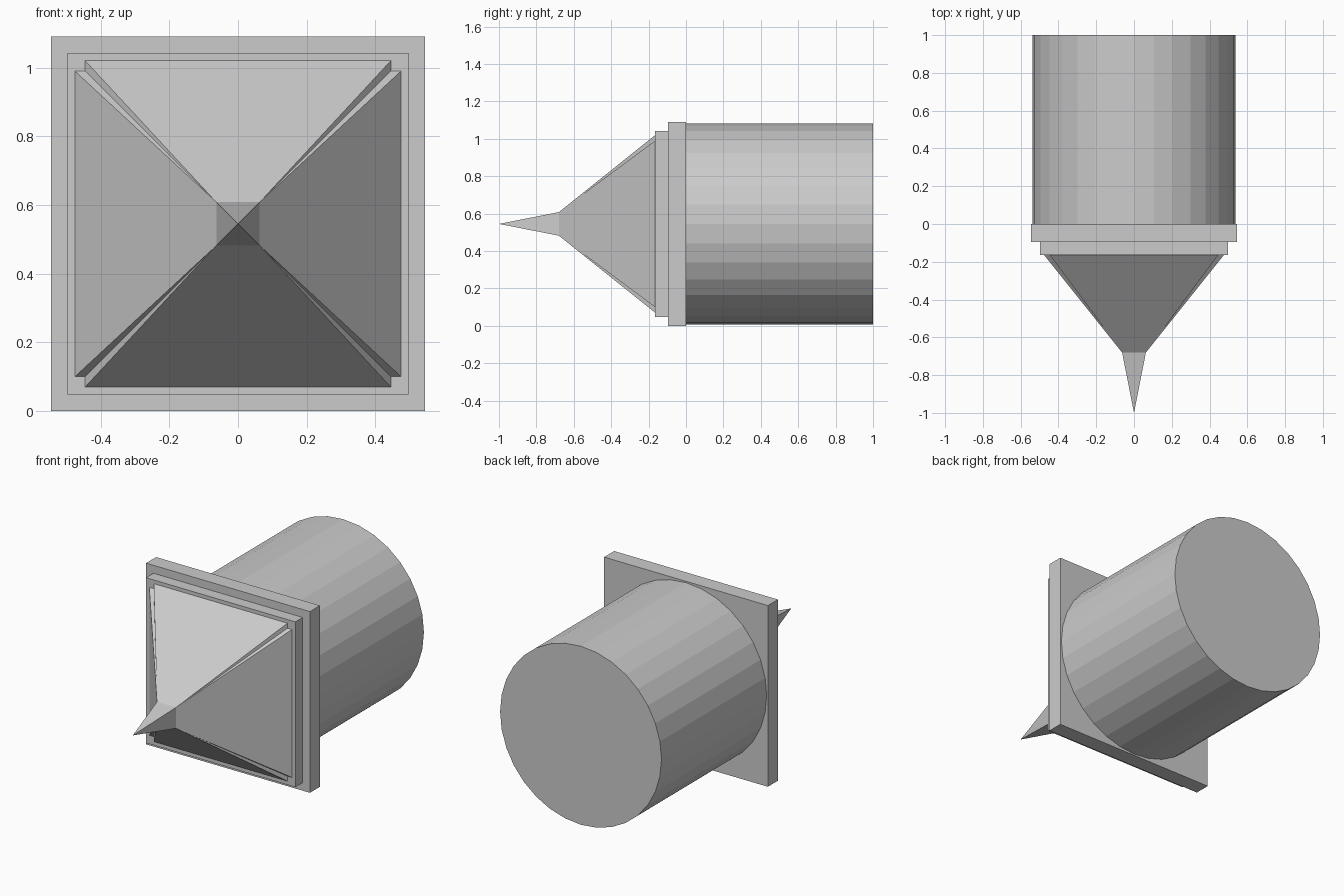
import bpy, bmesh
from math import pi
from mathutils import Matrix

if "Cube" in bpy.data.objects:
    bpy.data.objects.remove(bpy.data.objects["Cube"])

CZ = 0.545  # height of the central axis


def finish(name, bm):
    bmesh.ops.recalc_face_normals(bm, faces=bm.faces[:])
    mesh = bpy.data.meshes.new(name)
    bm.to_mesh(mesh)
    bm.free()
    obj = bpy.data.objects.new(name, mesh)
    bpy.context.collection.objects.link(obj)
    return obj


def plate(name, half, y0, y1):
    bm = bmesh.new()
    m = Matrix.Translation((0, (y0 + y1) / 2, CZ)) @ Matrix.Diagonal((2 * half, y1 - y0, 2 * half, 1))
    bmesh.ops.create_cube(bm, size=1, matrix=m)
    return finish(name, bm)


# round shaft behind the plates, with a 32-sided outline
bm = bmesh.new()
bmesh.ops.create_cone(bm, cap_ends=True, segments=32, radius1=0.537, radius2=0.537, depth=1,
                      matrix=Matrix.Translation((0, 0.5, CZ)) @ Matrix.Rotation(pi / 2, 4, 'X'))
finish("shaft", bm)

# stepped square plates
plate("base_plate", 0.545, -0.095, 0)
plate("step_plate", 0.497, -0.165, -0.095)

# pyramid with notched corners, narrowing to a small square, then a spike
OUT, INN, NECK = 0.475, 0.445, 0.063
bm = bmesh.new()
tip = bm.verts.new((0, -1, CZ))
base, neck = [], []
for sx, sz in ((1, 1), (-1, 1), (-1, -1), (1, -1)):
    corner = [(OUT, INN), (INN, INN), (INN, OUT)]
    if sx * sz < 0:
        corner.reverse()
    base.append([bm.verts.new((sx * x, -0.165, CZ + sz * z)) for x, z in corner])
    neck.append(bm.verts.new((sx * NECK, -0.68, CZ + sz * NECK)))
for i in range(4):
    j = (i + 1) % 4
    a, b, c = base[i]
    bm.faces.new((a, b, neck[i]))
    bm.faces.new((b, c, neck[i]))
    bm.faces.new((c, base[j][0], neck[j], neck[i]))
    bm.faces.new((neck[i], neck[j], tip))
bm.faces.new([v for corner in base for v in corner])
finish("pointed_head", bm)
